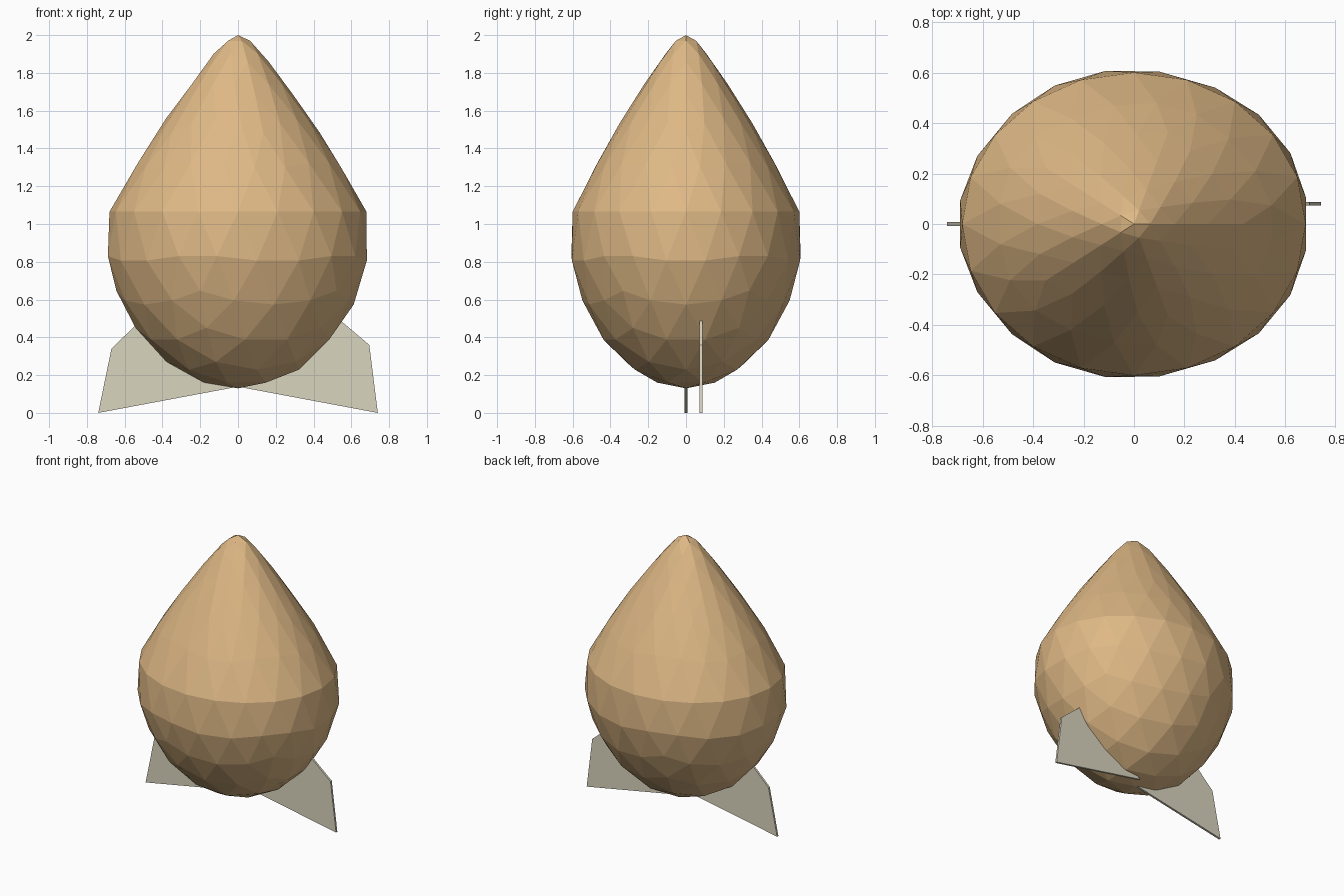
import bpy
import bmesh

if "Cube" in bpy.data.objects:
    bpy.data.objects.remove(bpy.data.objects["Cube"])


def material(name, rgb):
    mat = bpy.data.materials.new(name)
    mat.diffuse_color = (*rgb, 1.0)
    mat.use_nodes = True
    mat.node_tree.nodes["Principled BSDF"].inputs["Base Color"].default_value = mat.diffuse_color
    return mat


def finish(bm, name, mat):
    bmesh.ops.recalc_face_normals(bm, faces=bm.faces[:])
    mesh = bpy.data.meshes.new(name)
    bm.to_mesh(mesh)
    bm.free()
    mesh.materials.append(mat)
    obj = bpy.data.objects.new(name, mesh)
    bpy.context.collection.objects.link(obj)
    return obj


tan = material("warm tan", (0.73, 0.48, 0.235))
bone = material("pale bone", (0.70, 0.66, 0.52))

# Drop-shaped body: faceted ball with the upper half tapered to a point
bm = bmesh.new()
bmesh.ops.create_icosphere(bm, subdivisions=3, radius=1.0)
for v in bm.verts:
    t = v.co.z
    taper = 0.945 - 0.61 * t if t > -0.1 else 1.0
    v.co = (v.co.x * 0.72 * taper, v.co.y * 0.635 * taper, 1.065 + t * 0.935)
finish(bm, "body", tan)


# Thin side fins, rooted inside the body
def fin(name, profile, y, thickness=0.015):
    bm = bmesh.new()
    face = bm.faces.new([bm.verts.new((x, y - thickness / 2, z)) for x, z in profile])
    ext = bmesh.ops.extrude_face_region(bm, geom=[face])
    verts = [g for g in ext["geom"] if isinstance(g, bmesh.types.BMVert)]
    bmesh.ops.translate(bm, verts=verts, vec=(0, thickness, 0))
    finish(bm, name, bone)


fin("left_fin", [(-0.74, 0), (-0.67, 0.34), (-0.50, 0.505), (-0.02, 0.135)], 0.0)
fin("right_fin", [(0.74, 0), (0.695, 0.36), (0.50, 0.525), (0.02, 0.135)], 0.08)
